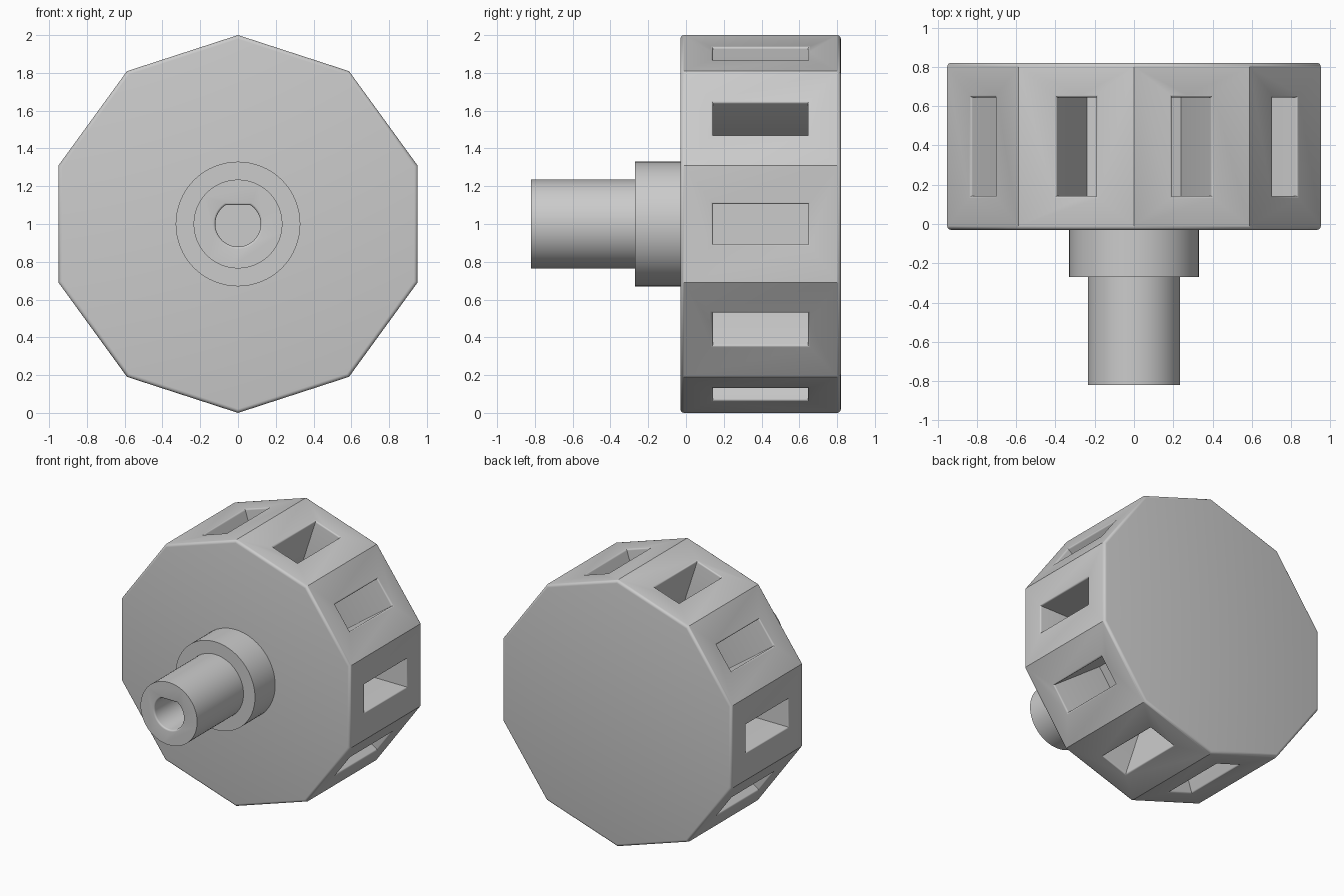
import bpy, bmesh
from math import sin, cos, pi, asin, sqrt

if "Cube" in bpy.data.objects:
    bpy.data.objects.remove(bpy.data.objects["Cube"])

CZ = 1.0                 # height of the shaft axis
SIDES = 10
APOTHEM = cos(pi / SIDES)
STEPS = 4                # segments in each rounded edge

grey = bpy.data.materials.new("light grey")
grey.diffuse_color = (0.6, 0.6, 0.6, 1)
grey.use_nodes = True
grey.node_tree.nodes["Principled BSDF"].inputs["Base Color"].default_value = grey.diffuse_color


def loft(bm, loops):
    """Skin a closed solid through equal-length loops of points."""
    rings = [[bm.verts.new(p) for p in loop] for loop in loops]
    n = len(rings[0])
    for a, b in zip(rings, rings[1:]):
        for i in range(n):
            j = (i + 1) % n
            bm.faces.new((a[i], a[j], b[j], b[i]))
    bm.faces.new(rings[0][::-1])
    bm.faces.new(rings[-1])


def finish(name, bm):
    bmesh.ops.recalc_face_normals(bm, faces=bm.faces)
    me = bpy.data.meshes.new(name)
    bm.to_mesh(me)
    bm.free()
    ob = bpy.data.objects.new(name, me)
    bpy.context.collection.objects.link(ob)
    me.materials.append(grey)
    return ob


def solid(name, loops):
    bm = bmesh.new()
    loft(bm, loops)
    return finish(name, bm)


def round_edge(f):
    """(depth, offset) pairs of a quarter-round of radius f."""
    return [(f * (1 - cos(a)), f * (1 - sin(a)))
            for a in (pi / 2 * k / STEPS for k in range(STEPS + 1))]


def activate(ob):
    bpy.ops.object.select_all(action='DESELECT')
    ob.select_set(True)
    bpy.context.view_layer.objects.active = ob


def cut(ob, cutter):
    cutter.hide_render = True
    m = ob.modifiers.new("cut", 'BOOLEAN')
    m.operation, m.solver, m.object = 'DIFFERENCE', 'EXACT', cutter
    activate(ob)
    bpy.ops.object.modifier_apply(modifier=m.name)
    bpy.data.objects.remove(cutter)


def ring(r, y, n, start=pi / 2):
    return [(r * cos(start + 2 * pi * i / n), y, CZ + r * sin(start + 2 * pi * i / n))
            for i in range(n)]


# Ten-sided head with rounded rims
F, B = -0.03, 0.82
rim = round_edge(0.02)
loops = [ring(1 - o / APOTHEM, F + t, SIDES) for t, o in rim]
loops += [ring(1 - o / APOTHEM, B - t, SIDES) for t, o in reversed(rim)]
head = solid("ten_sided_head", loops)

# Deep pocket in every side, with a rounded mouth
W, Y0, Y1, DEPTH = 0.105, 0.143, 0.645, 0.50
mouth = round_edge(0.012)
stations = [(-0.05, 0.012)] + [(t, o) for t, o in reversed(mouth)][::-1] + [(DEPTH, 0)]
# quarter-round seen from the mouth: widest at the surface, flush below
f = 0.012
stations = [(-0.05, f)] + [(t, f - sqrt(max(0, f * f - (f - t) ** 2)))
                           for t, _ in mouth] + [(DEPTH, 0)]
bm = bmesh.new()
for k in range(SIDES):
    a = 2 * pi * k / SIDES
    pocket = []
    for t, o in stations:
        r = APOTHEM - t
        corners = ((-W - o, Y0 - o), (W + o, Y0 - o), (W + o, Y1 + o), (-W - o, Y1 + o))
        pocket.append([(r * cos(a) - s * sin(a), y, CZ + r * sin(a) + s * cos(a))
                       for s, y in corners])
    loft(bm, pocket)
cut(head, finish("pocket_cutter", bm))

# Collar and shaft
collar = solid("collar", [ring(0.33, -0.27, 64), ring(0.33, -0.02, 64)])
shaft = solid("shaft", [ring(0.235, -0.82, 64), ring(0.235, -0.26, 64)])


# D-shaped bore in the shaft end
def d_loop(y, o, r=0.12, flat=0.10, n=48):
    r, flat = r + o, flat + o
    a0 = asin(flat / r)
    sweep = pi + 2 * a0
    return [(r * cos(a0 - sweep * i / n), y, CZ + r * sin(a0 - sweep * i / n))
            for i in range(n + 1)]


bore = [(-0.05, f)] + stations[1:-1] + [(0.50, 0)]
cut(shaft, solid("bore_cutter", [d_loop(-0.82 + t, o) for t, o in bore]))

for ob in (head, collar, shaft):
    activate(ob)
    bpy.ops.object.shade_smooth_by_angle(angle=pi / 6)
